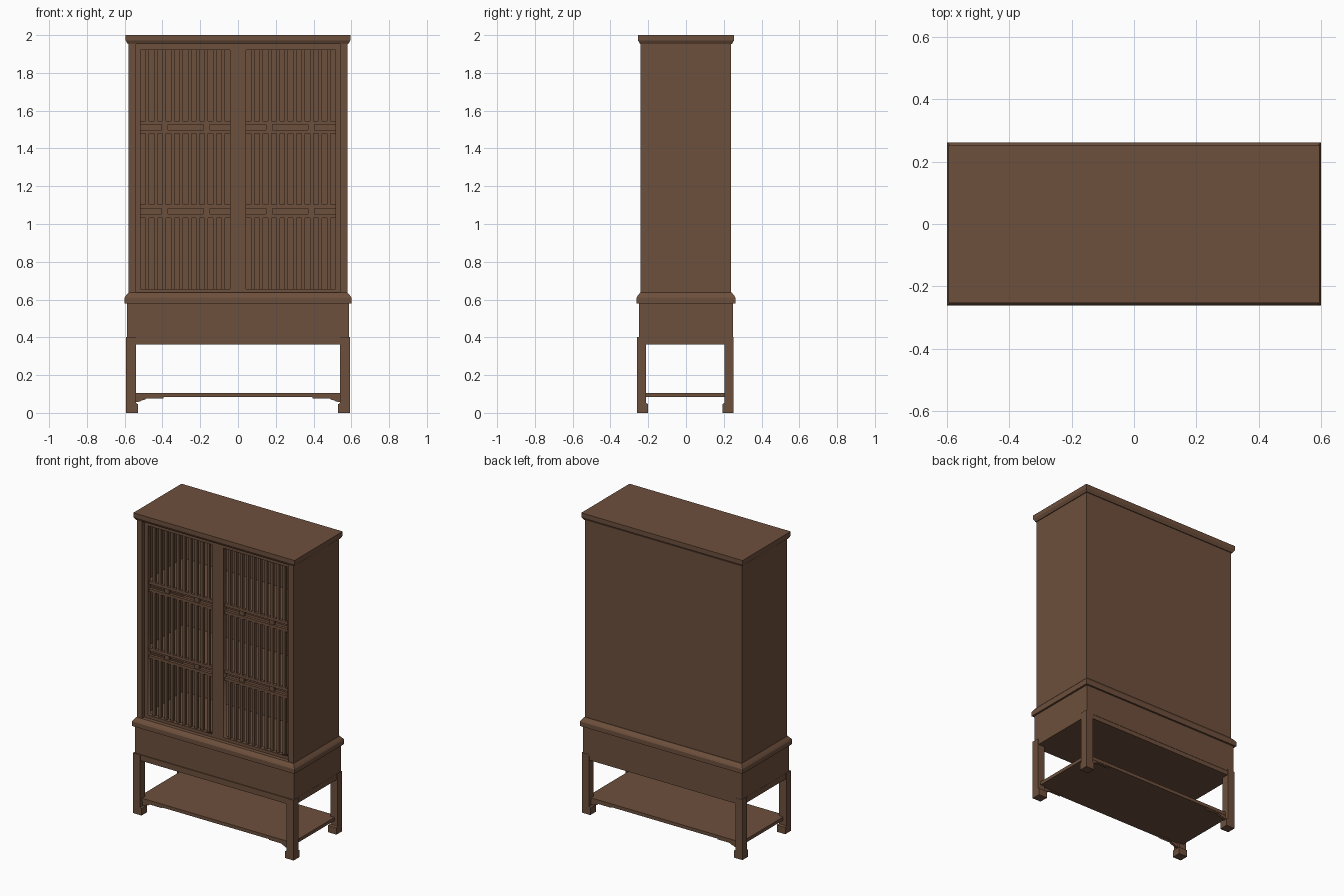
import bpy, bmesh, math
from mathutils import Matrix

if "Cube" in bpy.data.objects:
    bpy.data.objects.remove(bpy.data.objects["Cube"])

wood = bpy.data.materials.new("walnut_brown")
wood.diffuse_color = (0.155, 0.080, 0.046, 1)
wood.use_nodes = True
wood.node_tree.nodes["Principled BSDF"].inputs["Base Color"].default_value = wood.diffuse_color


def finish(name, bm):
    bmesh.ops.recalc_face_normals(bm, faces=bm.faces)
    me = bpy.data.meshes.new(name)
    bm.to_mesh(me)
    bm.free()
    me.materials.append(wood)
    ob = bpy.data.objects.new(name, me)
    bpy.context.collection.objects.link(ob)
    return ob


def loft(name, rings):
    """Stack of rectangles (x0, x1, y0, y1, z) joined into a closed solid."""
    bm = bmesh.new()
    loops = [[bm.verts.new(p) for p in ((a, c, z), (b, c, z), (b, d, z), (a, d, z))]
             for a, b, c, d, z in rings]
    bm.faces.new(loops[0])
    bm.faces.new(loops[-1])
    for lo, hi in zip(loops, loops[1:]):
        for i in range(4):
            j = (i + 1) % 4
            bm.faces.new((lo[i], lo[j], hi[j], hi[i]))
    return finish(name, bm)


def box(name, x0, x1, y0, y1, z0, z1):
    x0, x1 = sorted((x0, x1))
    return loft(name, [(x0, x1, y0, y1, z0), (x0, x1, y0, y1, z1)])


def centred(name, rings):
    return loft(name, [(-hx, hx, -hy, hy, z) for hx, hy, z in rings])


def plate(name, outlines, y, depth):
    """Flat panel in the xz plane; inner outlines become holes."""
    cu = bpy.data.curves.new(name + "_outline", 'CURVE')
    cu.dimensions = '2D'
    cu.fill_mode = 'BOTH'
    cu.extrude = depth / 2
    for pts in outlines:
        s = cu.splines.new('POLY')
        s.points.add(len(pts) - 1)
        for p, (x, z) in zip(s.points, pts):
            p.co = (x, z, 0, 1)
        s.use_cyclic_u = True
    tmp = bpy.data.objects.new(name + "_tmp", cu)
    bpy.context.collection.objects.link(tmp)
    bpy.context.view_layer.update()
    me = bpy.data.meshes.new_from_object(
        tmp.evaluated_get(bpy.context.evaluated_depsgraph_get()))
    bm = bmesh.new()
    bm.from_mesh(me)
    bpy.data.objects.remove(tmp)
    bpy.data.curves.remove(cu)
    bpy.data.meshes.remove(me)
    bmesh.ops.remove_doubles(bm, verts=bm.verts, dist=1e-5)
    bm.transform(Matrix.Translation((0, y, 0)) @ Matrix.Rotation(math.pi / 2, 4, 'X'))
    return finish(name, bm)


def rect(x0, x1, z0, z1):
    return [(x0, z0), (x1, z0), (x1, z1), (x0, z1)]


# Cornice, waist moulding and apron box
centred("cornice", [(0.584, 0.244, 1.953), (0.588, 0.247, 1.96), (0.595, 0.254, 1.972),
                    (0.595, 0.254, 2.0)])
centred("waist_moulding", [(0.6, 0.262, 0.58), (0.6, 0.262, 0.61), (0.594, 0.256, 0.62),
                           (0.58, 0.242, 0.637)])
centred("apron_box", [(0.587, 0.25, 0.39), (0.587, 0.25, 0.585)])

# Cabinet shell: back, sides, front posts and inner shelves
box("back_panel", -0.577, 0.577, 0.22, 0.238, 0.632, 1.955)
for s, side in ((-1, "left"), (1, "right")):
    box(side + "_side", s * 0.559, s * 0.579, -0.23, 0.238, 0.632, 1.955)
    box(side + "_front_post", s * 0.541, s * 0.579, -0.24, -0.185, 0.632, 1.955)

# Doors: recessed frame, vertical slats, double rails with spacer blocks
Z0, Z1 = 0.657, 1.92
RAILS = ((1.052, 1.083), (1.497, 1.527))    # gaps between the paired rails
BAR = 0.019                                 # height of one rail bar
FRONT, BACK = -0.204, -0.184                # slat depth range
for z0, z1 in RAILS:
    box("inner_shelf", -0.56, 0.56, -0.165, 0.222, z0, z1)
for s, side in ((-1, "left"), (1, "right")):
    a, b = sorted((s * 0.043, s * 0.515))
    oa, ob = sorted((s * 0.001, s * 0.542))
    plate(side + "_door_frame", [rect(oa, ob, 0.634, 1.954), rect(a, b, Z0, Z1)], -0.2, 0.03)
    for z0, z1 in RAILS:
        box(side + "_lower_rail", a - 0.005, b + 0.005, FRONT, BACK, z0 - BAR, z0)
        box(side + "_upper_rail", a - 0.005, b + 0.005, FRONT, BACK, z1, z1 + BAR)
        for x in (0.166, 0.388):
            box(side + "_spacer_block", s * (x - 0.017), s * (x + 0.017),
                FRONT + 0.007, BACK, z0 - 0.004, z1 + 0.004)
    slats = 10
    width = 0.0185
    gap = (b - a - slats * width) / (slats + 1)
    spans = ((Z0 - 0.005, RAILS[0][0] - BAR), (RAILS[0][1] + BAR, RAILS[1][0] - BAR),
             (RAILS[1][1] + BAR, Z1 + 0.005))
    for i in range(slats):
        x = a + gap + i * (width + gap)
        for z0, z1 in spans:
            box(side + "_slat", x, x + width, FRONT, BACK, z0, z1)

# Stand: floor frame and lower shelf (the stand sits slightly forward)
YF, YB = -0.26, 0.252
box("stand_frame", -0.588, 0.588, YF + 0.004, YB - 0.004, 0.362, 0.4)
box("lower_shelf", -0.57, 0.57, YF + 0.02, YB - 0.02, 0.083, 0.105)

# Legs with flared feet, and shelf brackets
for sx, side in ((-1, "left"), (1, "right")):
    for sy, end, outer in ((-1, "front", YF), (1, "back", YB)):
        rings = []
        for wx, wy, z in ((0.063, 0.06, 0), (0.063, 0.06, 0.046), (0.053, 0.049, 0.052),
                          (0.053, 0.049, 0.401)):
            rings.append((*sorted((sx * (0.593 - wx), sx * 0.593)),
                          *sorted((outer - sy * wy, outer)), z))
        loft("%s_%s_leg" % (end, side), rings)
        pts = [(0.545, 0.086), (0.395, 0.086), (0.395, 0.077), (0.485, 0.077), (0.495, 0.069),
               (0.51, 0.066), (0.52, 0.06), (0.545, 0.056)]
        plate("%s_%s_bracket" % (end, side), [[(sx * x, z) for x, z in pts]],
              outer - sy * 0.03, 0.016)
